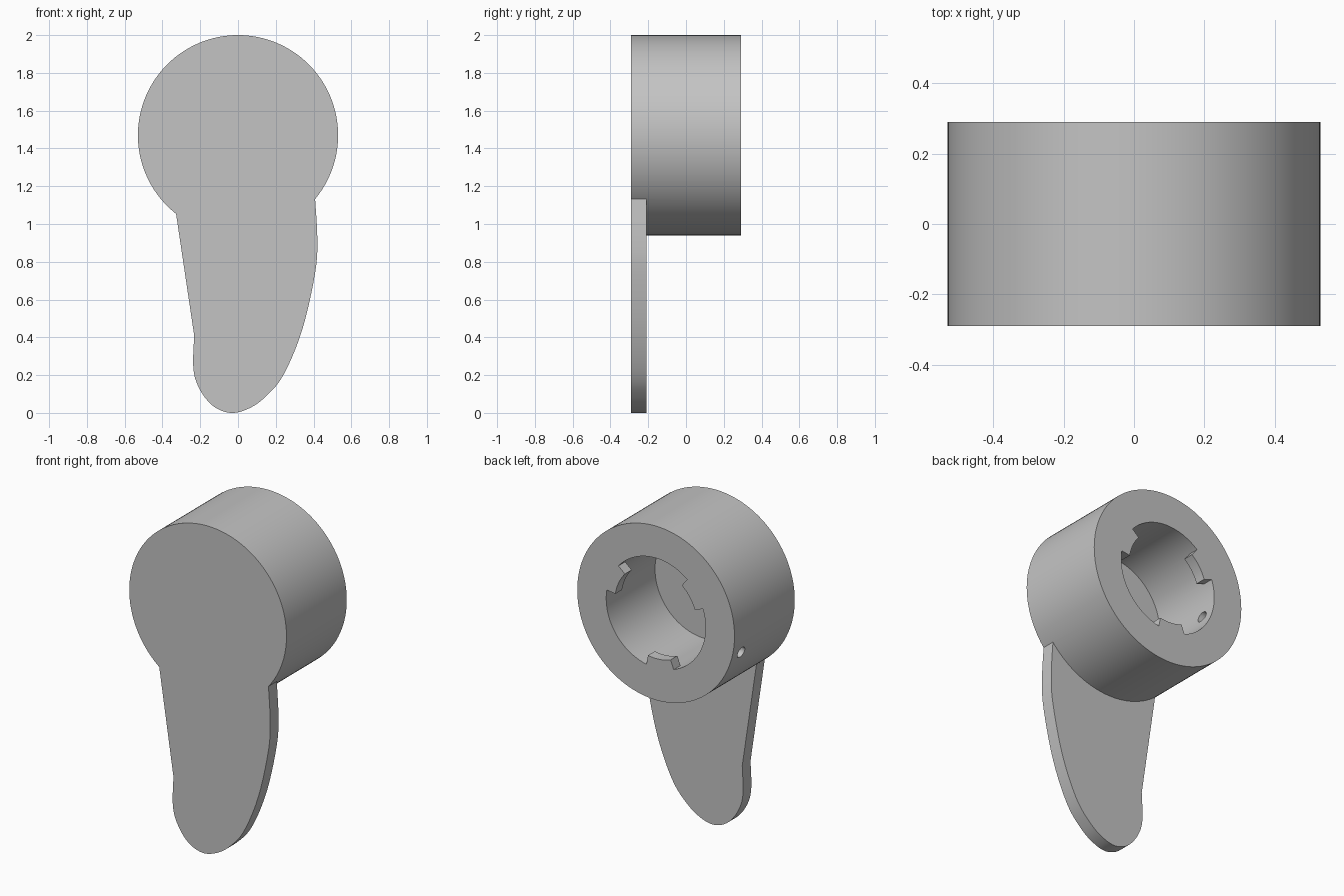
import bpy
import bmesh
from math import sin, cos, radians, pi
from mathutils import Matrix, Vector

if "Cube" in bpy.data.objects:
    bpy.data.objects.remove(bpy.data.objects["Cube"])

CENTRE_Z = 1.47
RADIUS, BORE_RADIUS, LUG_RADIUS = 0.53, 0.335, 0.277
FRONT, BACK = -0.29, 0.29

grey = bpy.data.materials.new("plain grey")
grey.use_nodes = True
grey.diffuse_color = (0.55, 0.55, 0.55, 1)
grey.node_tree.nodes["Principled BSDF"].inputs["Base Color"].default_value = (0.55, 0.55, 0.55, 1)


def arc(radius, start, end, steps):
    """Points on an arc about the hub axis, in degrees."""
    angles = [radians(start + (end - start) * i / steps) for i in range(steps + 1)]
    return [(radius * cos(a), CENTRE_Z + radius * sin(a)) for a in angles]


def add_object(name, bm):
    bmesh.ops.recalc_face_normals(bm, faces=bm.faces)
    mesh = bpy.data.meshes.new(name)
    bm.to_mesh(mesh)
    bm.free()
    mesh.materials.append(grey)
    obj = bpy.data.objects.new(name, mesh)
    bpy.context.collection.objects.link(obj)
    return obj


def prism(name, outline, y0, y1):
    """Extrude an x-z outline along y."""
    bm = bmesh.new()
    face = bm.faces.new([bm.verts.new((x, y0, z)) for x, z in outline])
    result = bmesh.ops.extrude_face_region(bm, geom=[face])
    moved = [v for v in result["geom"] if isinstance(v, bmesh.types.BMVert)]
    bmesh.ops.translate(bm, verts=moved, vec=(0, y1 - y0, 0))
    return add_object(name, bm)


def combine(target, tool, operation):
    """Apply a boolean and discard the tool."""
    tool.hide_render = True
    mod = target.modifiers.new(tool.name, "BOOLEAN")
    mod.operation = operation
    mod.solver = "EXACT"
    mod.object = tool
    bpy.context.view_layer.objects.active = target
    bpy.ops.object.modifier_apply(modifier=mod.name)
    bpy.data.objects.remove(tool)


def smooth_curve(points, steps=5):
    """Catmull-Rom curve through the points."""
    pts = [Vector(p) for p in points]
    pts = [pts[0]] + pts + [pts[-1]]
    out = []
    for a, b, c, d in zip(pts, pts[1:], pts[2:], pts[3:]):
        for i in range(steps):
            t = i / steps
            out.append(0.5 * (2 * b + (c - a) * t + (2 * a - 5 * b + 4 * c - d) * t * t
                              + (3 * b - a - 3 * c + d) * t ** 3))
    return out + [pts[-1]]


# Round hub
hub = prism("lever_knob", arc(RADIUS, 0, 357, 119), FRONT, BACK)

# Flat lever blade, flush with the hub front
blade_edge = smooth_curve([
    (0.408, 1.135), (0.42, 0.92), (0.408, 0.74), (0.34, 0.44), (0.24, 0.20),
    (0.14, 0.08), (0.05, 0.02), (-0.04, 0.0), (-0.13, 0.035), (-0.2, 0.12),
    (-0.236, 0.23), (-0.232, 0.41)])
blade = prism("lever_blade", [(-0.2, 1.3), (0.2, 1.3)] + blade_edge + [(-0.328, 1.055)],
              FRONT, FRONT + 0.08)
combine(hub, blade, "UNION")

# Blind bore, open at the back
bore = prism("bore_cutter", arc(BORE_RADIUS, 0, 356, 89), -0.18, BACK + 0.1)
combine(hub, bore, "DIFFERENCE")

# Three locking lugs at the mouth of the bore
for i in range(3):
    mid = 25 + 120 * i
    outline = arc(LUG_RADIUS, mid - 16, mid + 16, 8) + arc(BORE_RADIUS + 0.03, mid + 16, mid - 16, 8)
    combine(hub, prism("bore_lug", outline, BACK - 0.065, BACK), "UNION")

# Small radial pin hole through the hub wall
bm = bmesh.new()
bmesh.ops.create_cone(bm, cap_ends=True, segments=24, radius1=0.034, radius2=0.034, depth=0.4)
angle = radians(-165)
direction = Vector((cos(angle), 0, sin(angle)))
turn = direction.to_track_quat("Z", "Y").to_matrix().to_4x4()
place = Matrix.Translation(direction * 0.43 + Vector((0, BACK - 0.09, CENTRE_Z)))
bmesh.ops.transform(bm, matrix=place @ turn, verts=bm.verts)
combine(hub, add_object("pin_hole_cutter", bm), "DIFFERENCE")

# Smooth curved walls, crisp rims
bpy.ops.object.select_all(action="DESELECT")
hub.select_set(True)
bpy.context.view_layer.objects.active = hub
bpy.ops.object.shade_smooth_by_angle(angle=pi / 6)
